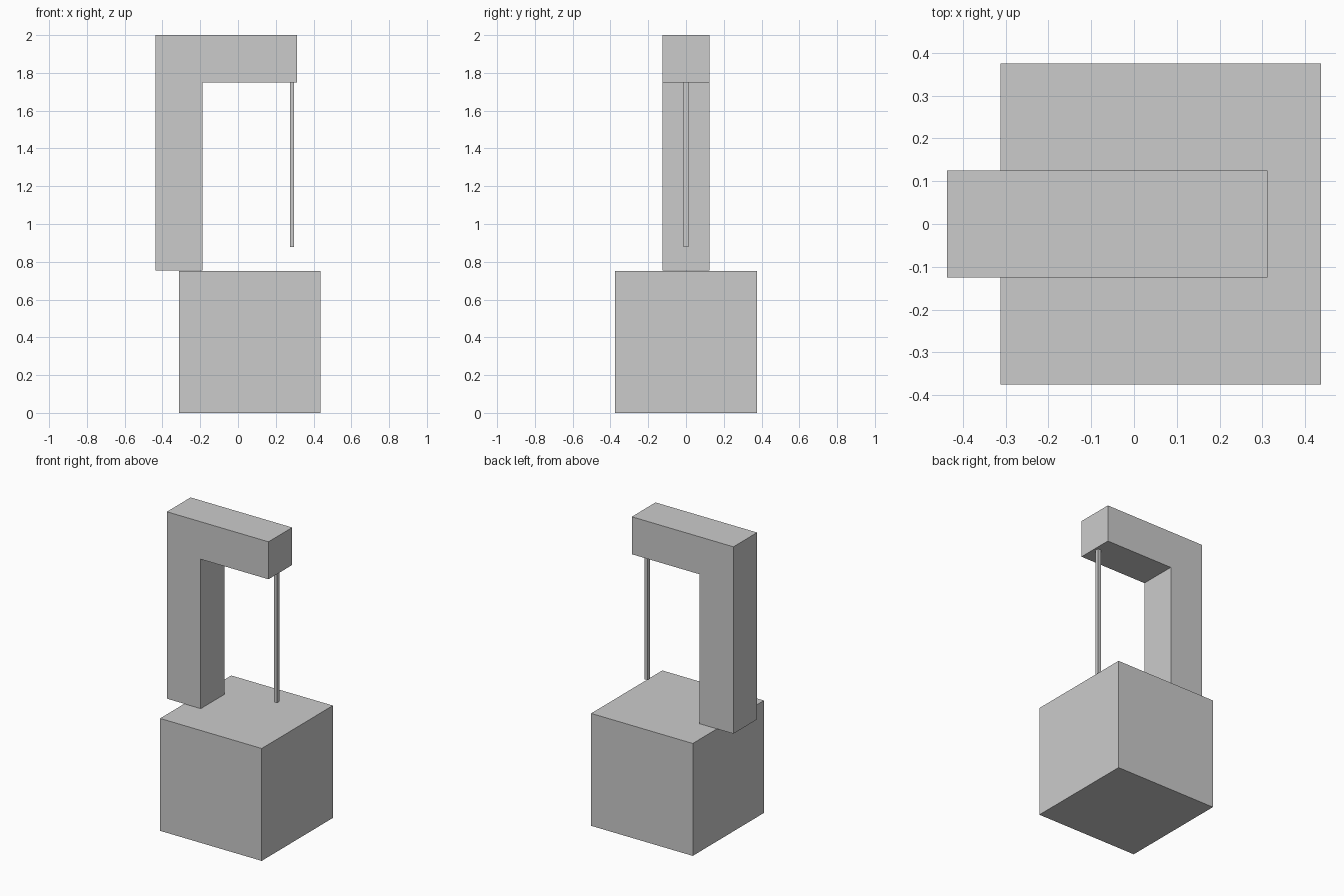
import bpy, bmesh

if "Cube" in bpy.data.objects:
    bpy.data.objects.remove(bpy.data.objects["Cube"])


def prism(name, profile, y0, y1):
    """Extrude an x-z profile along y."""
    bm = bmesh.new()
    face = bm.faces.new([bm.verts.new((x, y0, z)) for x, z in profile])
    ext = bmesh.ops.extrude_face_region(bm, geom=[face])
    moved = [g for g in ext["geom"] if isinstance(g, bmesh.types.BMVert)]
    bmesh.ops.translate(bm, verts=moved, vec=(0, y1 - y0, 0))
    bmesh.ops.recalc_face_normals(bm, faces=bm.faces)
    mesh = bpy.data.meshes.new(name)
    bm.to_mesh(mesh)
    bm.free()
    obj = bpy.data.objects.new(name, mesh)
    bpy.context.collection.objects.link(obj)
    return obj


def rect(x0, x1, z0, z1):
    return [(x0, z0), (x1, z0), (x1, z1), (x0, z1)]


# Cube base
prism("base_block", rect(-0.3125, 0.4375, 0, 0.75), -0.375, 0.375)

# Post and overhanging beam in one L-shaped piece
prism("post_and_beam", [(-0.4375, 0.753), (-0.1875, 0.753), (-0.1875, 1.75),
                        (0.3125, 1.75), (0.3125, 2.0), (-0.4375, 2.0)],
      -0.125, 0.125)

# Thin square rod hanging from the beam
prism("hanging_rod", rect(0.274, 0.297, 0.877, 1.75), -0.0125, 0.0125)
